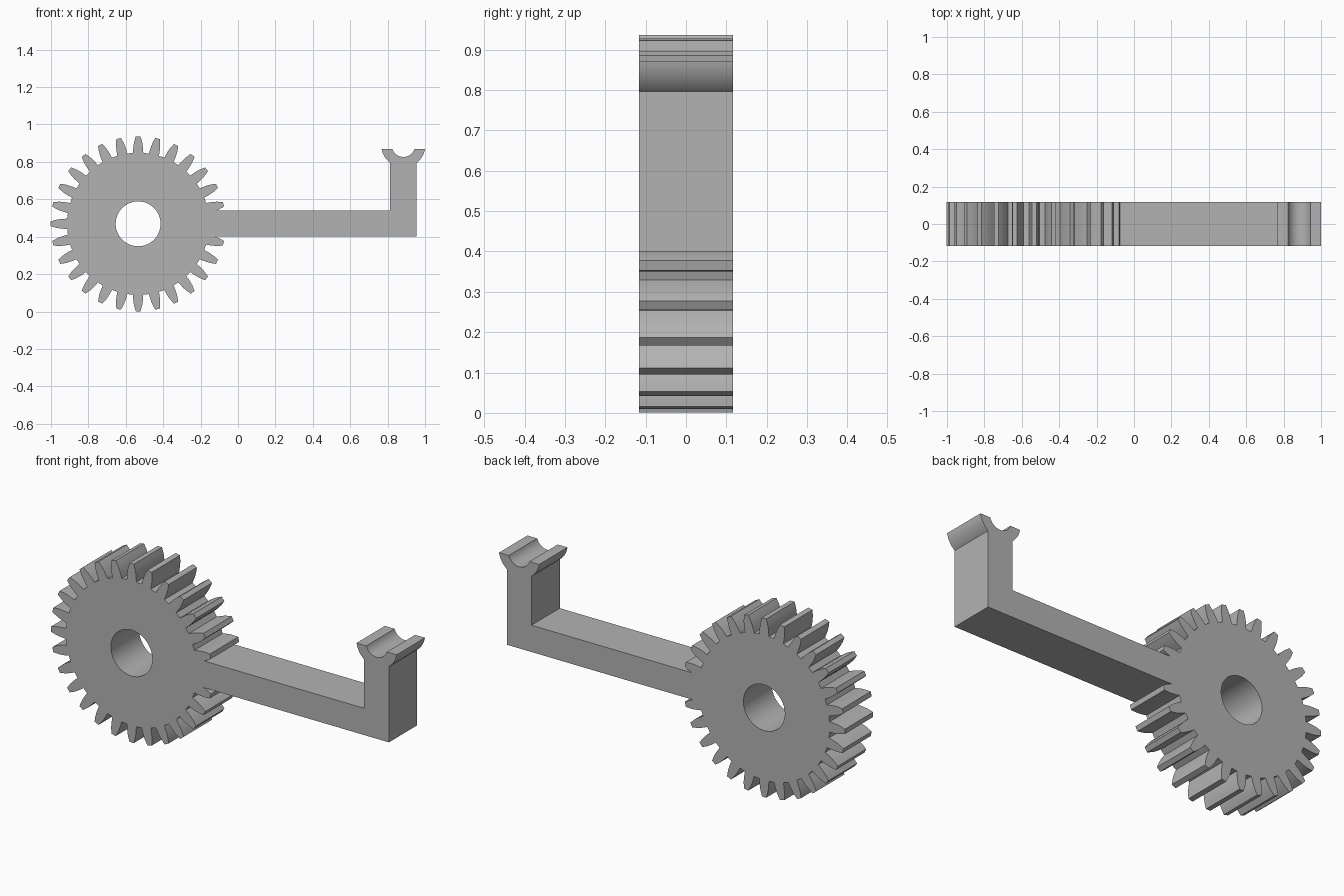
import bpy
import bmesh
from math import sin, cos, pi, radians, asin, acos

HALF_DEPTH = 0.117
GEAR_X, GEAR_Z = -0.534, 0.469
TEETH = 28

old = bpy.data.objects.get("Cube")
if old:
    bpy.data.objects.remove(old, do_unlink=True)

grey = bpy.data.materials.new("plain grey")
grey.use_nodes = True
colour = (0.45, 0.45, 0.45, 1)
grey.diffuse_color = colour
grey.node_tree.nodes["Principled BSDF"].inputs["Base Color"].default_value = colour


def arc(cx, cz, r, start, end, steps):
    """Points on a circle in the xz plane."""
    angles = [start + (end - start) * i / steps for i in range(steps + 1)]
    return [(cx + r * cos(a), cz + r * sin(a)) for a in angles]


def prism(name, outline, half_depth=HALF_DEPTH):
    """Extrude an xz outline along y."""
    bm = bmesh.new()
    face = bm.faces.new([bm.verts.new((x, -half_depth, z)) for x, z in outline])
    result = bmesh.ops.extrude_face_region(bm, geom=[face])
    moved = [v for v in result["geom"] if isinstance(v, bmesh.types.BMVert)]
    bmesh.ops.translate(bm, verts=moved, vec=(0, 2 * half_depth, 0))
    bmesh.ops.recalc_face_normals(bm, faces=bm.faces)
    mesh = bpy.data.meshes.new(name)
    bm.to_mesh(mesh)
    bm.free()
    mesh.materials.append(grey)
    obj = bpy.data.objects.new(name, mesh)
    bpy.context.collection.objects.link(obj)
    return obj


def combine(target, other, operation):
    """Apply a boolean and remove the second object."""
    mod = target.modifiers.new(operation.lower(), "BOOLEAN")
    mod.operation = operation
    mod.solver = "EXACT"
    mod.object = other
    bpy.context.view_layer.objects.active = target
    bpy.ops.object.modifier_apply(modifier=mod.name)
    bpy.data.objects.remove(other, do_unlink=True)


# Gear: one curved tooth flank (radius, half width), mirrored and repeated
flank = [(0.38, 0.0275), (0.40, 0.0265), (0.42, 0.0245),
         (0.438, 0.0215), (0.455, 0.0165), (0.468, 0.0125)]
tooth = [(r, -w / r) for r, w in flank] + [(r, w / r) for r, w in reversed(flank)]
gear_outline = []
for i in range(TEETH):
    middle = 2 * pi * i / TEETH
    for r, offset in tooth:
        a = middle + offset
        gear_outline.append((GEAR_X + r * cos(a), GEAR_Z + r * sin(a)))
gear = prism("gear_with_arm", gear_outline)

# Arm, upright post and the half-round cradle on top
cx, cz, outer, inner, top = 0.884, 0.889, 0.1175, 0.0625, 0.87
post = 0.0715
lip_out = asin((top - cz) / outer)
lip_in = asin((top - cz) / inner)
neck = -acos(post / outer)
arm_outline = [(-0.25, 0.40), (cx + post, 0.40)]
arm_outline += arc(cx, cz, outer, neck, lip_out, 10)
arm_outline += arc(cx, cz, inner, lip_in, -pi - lip_in, 24)
arm_outline += arc(cx, cz, outer, -pi - lip_out, -pi - neck, 10)
arm_outline += [(cx - post, 0.54), (-0.25, 0.54)]
arm = prism("arm", arm_outline)
combine(gear, arm, "UNION")

# Round bore through the gear
bore = prism("bore", arc(GEAR_X, GEAR_Z, 0.12, 0, 2 * pi, 64)[:-1], 0.3)
combine(gear, bore, "DIFFERENCE")

# Smooth the curved walls and keep the edges crisp
bpy.ops.object.select_all(action="DESELECT")
gear.select_set(True)
bpy.context.view_layer.objects.active = gear
bpy.ops.object.shade_smooth_by_angle(angle=radians(25))
